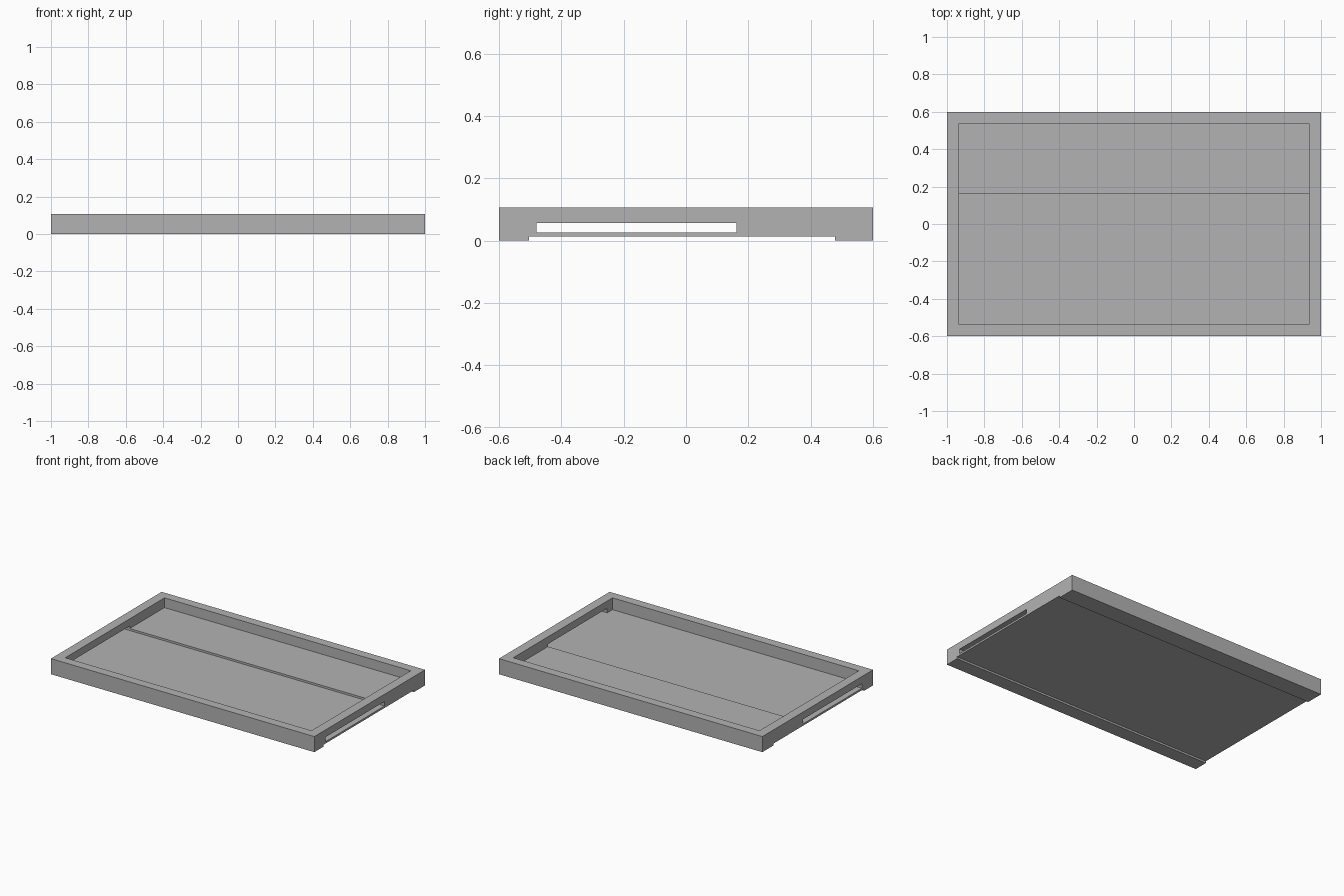
import bpy
import bmesh

if "Cube" in bpy.data.objects:
    bpy.data.objects.remove(bpy.data.objects["Cube"], do_unlink=True)

# Main dimensions
HEIGHT = 0.107
INNER_X, INNER_Y = 0.935, 0.538
STEP_Y = 0.162
LOW_FLOOR, HIGH_FLOOR = 0.026, 0.04
OVER = 0.1  # extra length so cutters pass clean through

grey = bpy.data.materials.new("plain grey")
grey.use_nodes = True
colour = (0.45, 0.45, 0.45, 1)
grey.diffuse_color = colour
grey.node_tree.nodes["Principled BSDF"].inputs["Base Color"].default_value = colour


def box(name, x, y, z):
    """Box spanning the (low, high) range on each axis."""
    bm = bmesh.new()
    bmesh.ops.create_cube(bm, size=1)
    for v in bm.verts:
        v.co = [r[0] if c < 0 else r[1] for c, r in zip(v.co, (x, y, z))]
    mesh = bpy.data.meshes.new(name)
    bm.to_mesh(mesh)
    bm.free()
    mesh.materials.append(grey)
    obj = bpy.data.objects.new(name, mesh)
    bpy.context.collection.objects.link(obj)
    return obj


def cut(target, name, x, y, z):
    """Carve a box-shaped space out of the target."""
    cutter = box(name, x, y, z)
    cutter.hide_render = True
    mod = target.modifiers.new(name, "BOOLEAN")
    mod.operation = "DIFFERENCE"
    mod.solver = "EXACT"
    mod.object = cutter
    bpy.context.view_layer.objects.active = target
    bpy.ops.object.modifier_apply(modifier=name)
    bpy.data.objects.remove(cutter, do_unlink=True)


tray = box("tray", (-1, 1), (-0.6, 0.6), (0, HEIGHT))
inner_x = (-INNER_X, INNER_X)
through_x = (-1 - OVER, 1 + OVER)

# Open top with a raised shelf at the back and a deeper well at the front
cut(tray, "cavity", inner_x, (-INNER_Y, INNER_Y), (HIGH_FLOOR, HEIGHT + OVER))
cut(tray, "front_well", inner_x, (-INNER_Y, STEP_Y), (LOW_FLOOR, HEIGHT + OVER))
# Long slots through both side walls
cut(tray, "side_slots", through_x, (-0.48, STEP_Y), (LOW_FLOOR, 0.057))
# Shallow recess underneath, leaving a foot along front and back
cut(tray, "underside_recess", through_x, (-0.503, 0.478), (-OVER, 0.013))
